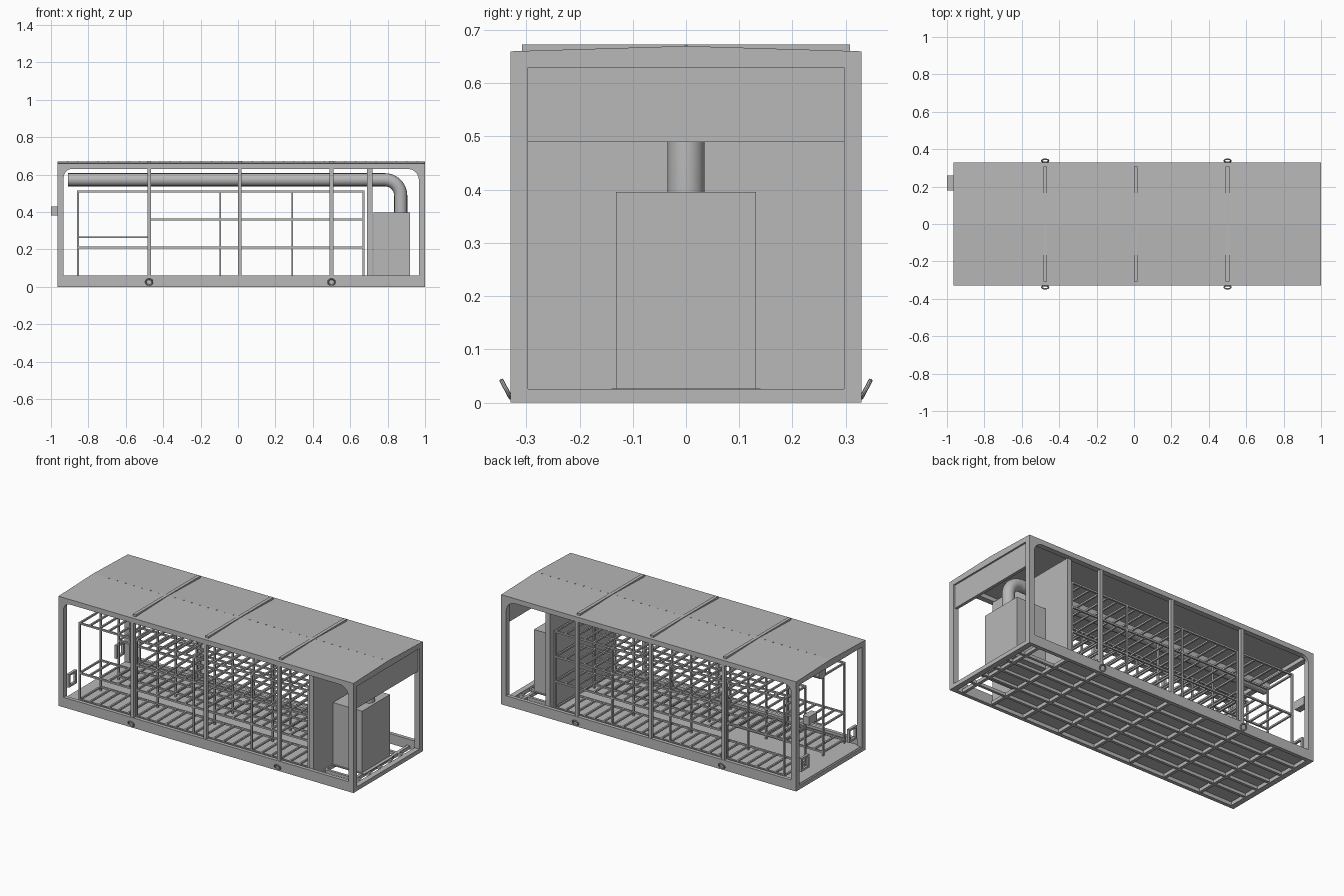
import bpy, bmesh, math
from mathutils import Vector, Matrix

cube = bpy.data.objects.get("Cube")
if cube:
    bpy.data.objects.remove(cube, do_unlink=True)

GREY = (0.48, 0.48, 0.48, 1)
metal = bpy.data.materials.new("light_grey_metal")
metal.diffuse_color = GREY
metal.use_nodes = True
metal.node_tree.nodes["Principled BSDF"].inputs["Base Color"].default_value = GREY

LEFT, RIGHT, SIDE = -0.965, 1.0, 0.33     # shell ends and half width
RAIL, EAVE, ROOF = 0.06, 0.63, 0.66       # rail top, opening top, roof edge
MULLIONS = (-0.475, 0.01, 0.5)
BAYS = (-0.855, -0.475, -0.095, 0.29, 0.67)


def finish(name, bm):
    bmesh.ops.recalc_face_normals(bm, faces=bm.faces)
    mesh = bpy.data.meshes.new(name)
    bm.to_mesh(mesh)
    bm.free()
    mesh.materials.append(metal)
    obj = bpy.data.objects.new(name, mesh)
    bpy.context.collection.objects.link(obj)
    return obj


def boxes(name, spans):
    """One object from boxes given as (x0, x1, y0, y1, z0, z1)."""
    bm = bmesh.new()
    for x0, x1, y0, y1, z0, z1 in spans:
        mid = Vector((x0 + x1, y0 + y1, z0 + z1)) / 2
        size = Matrix.Diagonal((x1 - x0, y1 - y0, z1 - z0, 1))
        bmesh.ops.create_cube(bm, size=1, matrix=Matrix.Translation(mid) @ size)
    return finish(name, bm)


def prism(name, profile, direction):
    """Extrude a closed 3D outline along a direction."""
    bm = bmesh.new()
    face = bm.faces.new([bm.verts.new(p) for p in profile])
    out = bmesh.ops.extrude_face_region(bm, geom=[face])
    verts = [g for g in out["geom"] if isinstance(g, bmesh.types.BMVert)]
    bmesh.ops.translate(bm, verts=verts, vec=direction)
    return finish(name, bm)


def mirrored(span):
    x0, x1, y0, y1, z0, z1 = span
    return [span, (x0, x1, -y1, -y0, z0, z1)]


def both(spans):
    return [m for s in spans for m in mirrored(s)]


# Outer frame
boxes("corner_posts", both([(LEFT, LEFT + 0.033, 0.297, SIDE, 0, ROOF),
                            (RIGHT - 0.033, RIGHT, 0.297, SIDE, 0, ROOF)]))
boxes("side_rails", both([(LEFT, RIGHT, 0.308, SIDE, 0, RAIL),
                          (LEFT, RIGHT, 0.297, SIDE, EAVE, ROOF)]))
boxes("end_beams", [(x, x + 0.033, -SIDE, SIDE, z0, z1)
                    for x in (LEFT, RIGHT - 0.033)
                    for z0, z1 in ((0, 0.025), (EAVE, ROOF))])
boxes("side_mullions", both([(x - 0.01, x + 0.01, 0.308, 0.328, RAIL, EAVE)
                             for x in MULLIONS]))

# Curved gussets in the upper corners of the side openings
for end, x, sign, r in (("left", LEFT + 0.033, 1, 0.045), ("right", RIGHT - 0.033, -1, 0.06)):
    for side in (-1, 1):
        y = side * 0.312
        pts = [(x, y, EAVE)]
        for i in range(9):
            a = math.pi / 2 * i / 8
            pts.append((x + sign * r * (1 - math.cos(a)), y, EAVE - r * (1 - math.sin(a))))
        prism(f"{end}_gusset_{'back' if side > 0 else 'front'}", pts, (0, side * 0.018, 0))

# Low gabled roof, cross straps and ridge rivets
prism("roof", [(LEFT, -SIDE, ROOF - 0.006), (LEFT, SIDE, ROOF - 0.006), (LEFT, SIDE, ROOF),
               (LEFT, 0, 0.67), (LEFT, -SIDE, ROOF)], (RIGHT - LEFT, 0, 0))
boxes("roof_straps", [(x - 0.01, x + 0.01, -0.308, 0.308, ROOF, 0.673) for x in MULLIONS])
boxes("ridge_rivets", [(x, x + 0.005, -0.003, 0.003, 0.668, 0.672)
                       for x in (LEFT + 0.05 + 0.055 * i for i in range(35))])

# Floor deck and joists
boxes("floor_deck", [(LEFT + 0.01, 0.72, -0.308, 0.308, 0.022, 0.028),
                     (0.72, 0.94, -0.14, 0.14, 0.02, 0.026)])
boxes("long_joists", [(LEFT, RIGHT, y - 0.008, y + 0.008, 0.004, 0.022)
                      for y in (-0.2, -0.1, 0, 0.1, 0.2)])
boxes("cross_joists", [(x - 0.009, x + 0.009, -0.31, 0.31, 0.002, 0.022)
                       for x in (-0.72, -0.475, -0.235, 0.01, 0.255, 0.5, 0.72, 0.92)])

# Partition, end header panel and equipment
boxes("partition_wall", [(0.69, 0.72, -0.308, 0.308, 0.025, EAVE)])
boxes("end_header_panel", [(0.972, 0.99, -0.3, 0.3, 0.49, EAVE)])
boxes("air_unit", [(0.725, 0.92, -0.132, 0.132, 0.025, 0.396)])
boxes("control_box", [(-1.0, LEFT + 0.005, 0.18, 0.26, 0.38, 0.43)])


# Air duct with an elbow down to the unit
def duct(name, radius):
    curve = bpy.data.curves.new(name, "CURVE")
    curve.dimensions = "3D"
    curve.bevel_depth = radius
    curve.bevel_resolution = 6
    curve.use_fill_caps = True
    bend, x, z = 0.085, 0.87, 0.572
    path = [(x, 0, 0.39)]
    for i in range(11):
        a = math.pi / 2 * i / 10
        path.append((x - bend * (1 - math.cos(a)), 0, z - bend * (1 - math.sin(a))))
    path.append((-0.91, 0, z))
    spline = curve.splines.new("POLY")
    spline.points.add(len(path) - 1)
    for point, co in zip(spline.points, path):
        point.co = (*co, 1)
    temp = bpy.data.objects.new(name, curve)
    bpy.context.collection.objects.link(temp)
    bpy.context.view_layer.update()
    mesh = bpy.data.meshes.new_from_object(temp.evaluated_get(bpy.context.evaluated_depsgraph_get()))
    bpy.data.objects.remove(temp, do_unlink=True)
    mesh.materials.clear()
    mesh.materials.append(metal)
    obj = bpy.data.objects.new(name, mesh)
    bpy.context.collection.objects.link(obj)
    return obj


def smooth(obj):
    bpy.ops.object.select_all(action="DESELECT")
    obj.select_set(True)
    bpy.context.view_layer.objects.active = obj
    bpy.ops.object.shade_smooth_by_angle(angle=math.radians(40))


smooth(duct("air_duct", 0.035))

# Slatted shelf racks either side of the aisle
T, INNER, OUTER = 0.005, 0.085, 0.285
for name, side, low in (("front_rack", -1, 0.21), ("back_rack", 1, 0.265)):
    uprights, rails, slats = [], [], []
    for x in BAYS:
        uprights += [(x - T, x + T, y - T, y + T, 0.028, 0.515) for y in (INNER, OUTER)]
    for i, (a, b) in enumerate(zip(BAYS, BAYS[1:])):
        for z in (0.05, low, 0.51) if i == 0 else (0.05, 0.21, 0.36, 0.51):
            rails += [(a, b, y - T, y + T, z - T, z + T) for y in (INNER, OUTER)]
            for k in range(7):
                x = a + (b - a) * k / 6
                slats.append((x - T, x + T, INNER, OUTER, z - T, z + T))
    for part, spans in (("uprights", uprights), ("rails", rails), ("slats", slats)):
        flip = [mirrored(s)[0 if side > 0 else 1] for s in spans]
        boxes(f"{name}_{part}", flip)

# Small square brackets just inside the open end
y0, y1, z0, z1, w = 0.19, 0.265, 0.09, 0.17, 0.012
boxes("end_brackets", both([(LEFT + 0.01, LEFT + 0.025, *s) for s in (
    (y0, y1, z0, z0 + w), (y0, y1, z1 - w, z1),
    (y0, y0 + w, z0, z1), (y1 - w, y1, z0, z1))]))

# Tilted lashing rings on the lower rails
for side in (-1, 1):
    for x, end in ((-0.475, "left"), (0.5, "right")):
        bpy.ops.mesh.primitive_torus_add(
            major_radius=0.018, minor_radius=0.004, major_segments=20, minor_segments=8,
            location=(x, side * 0.338, 0.025), rotation=(side * math.radians(62), 0, 0))
        ring = bpy.context.object
        ring.name = f"{end}_lashing_ring_{'back' if side > 0 else 'front'}"
        ring.data.materials.append(metal)
        smooth(ring)
